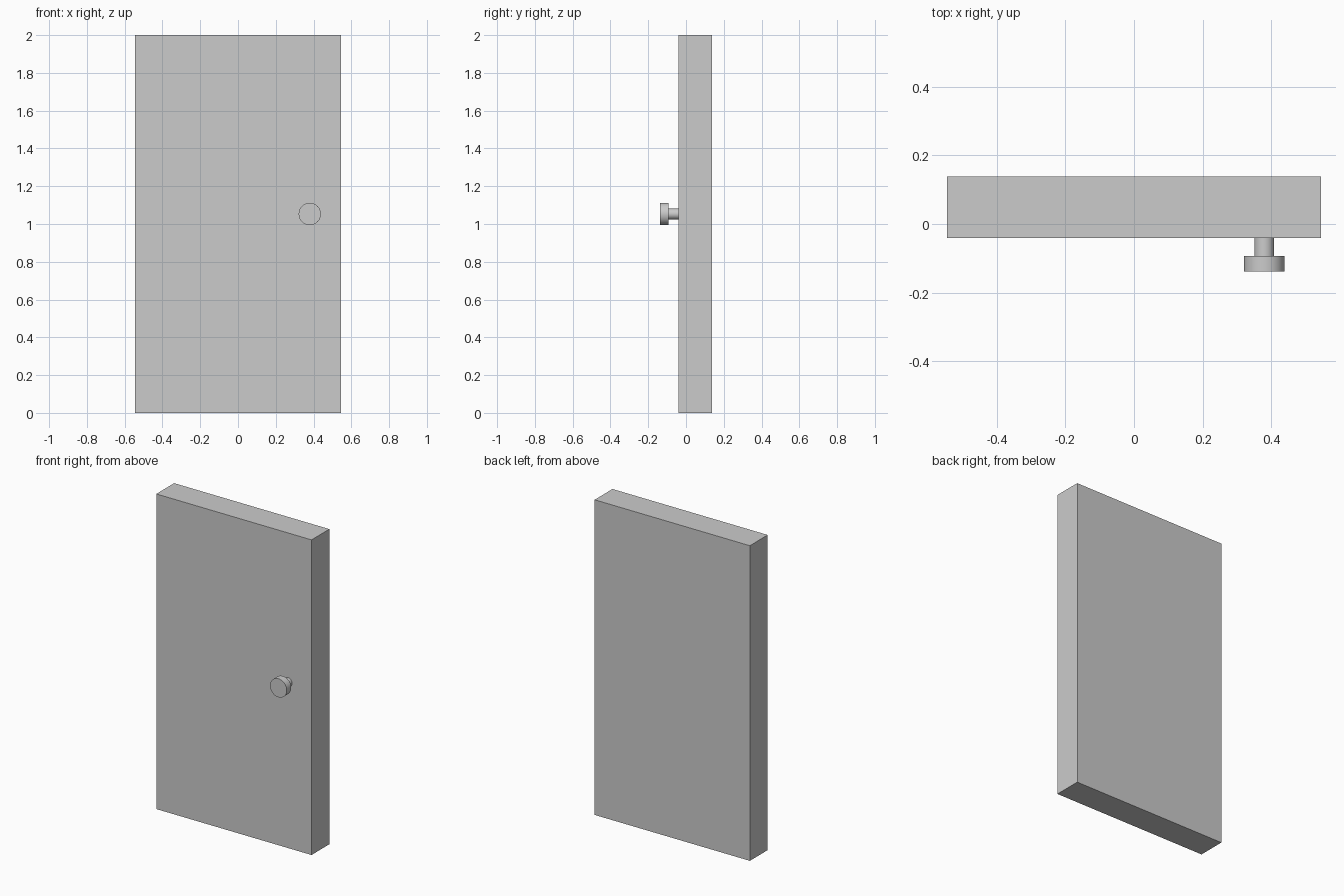
import bpy
import math

if "Cube" in bpy.data.objects:
    bpy.data.objects.remove(bpy.data.objects["Cube"])


def cylinder_y(name, x, z, radius, y0, y1):
    """Cylinder lying along the y axis between y0 and y1."""
    bpy.ops.mesh.primitive_cylinder_add(
        vertices=32, radius=radius, depth=y1 - y0,
        location=(x, (y0 + y1) / 2, z), rotation=(math.pi / 2, 0, 0))
    obj = bpy.context.object
    obj.name = name
    bpy.ops.object.shade_smooth_by_angle(angle=math.radians(30))
    return obj


# Door slab
FRONT, BACK = -0.041, 0.138
bpy.ops.mesh.primitive_cube_add(size=1, location=(0, (FRONT + BACK) / 2, 1))
door = bpy.context.object
door.name = "door_panel"
door.scale = (1.09, BACK - FRONT, 2)
bpy.ops.object.transform_apply(location=False, rotation=False, scale=True)

# Knob: narrow stem seated on the front face, wider round grip
KNOB_X, KNOB_Z = 0.38, 1.053
cylinder_y("knob_stem", KNOB_X, KNOB_Z, 0.029, -0.093, FRONT)
cylinder_y("knob_grip", KNOB_X, KNOB_Z, 0.059, -0.138, -0.093)
